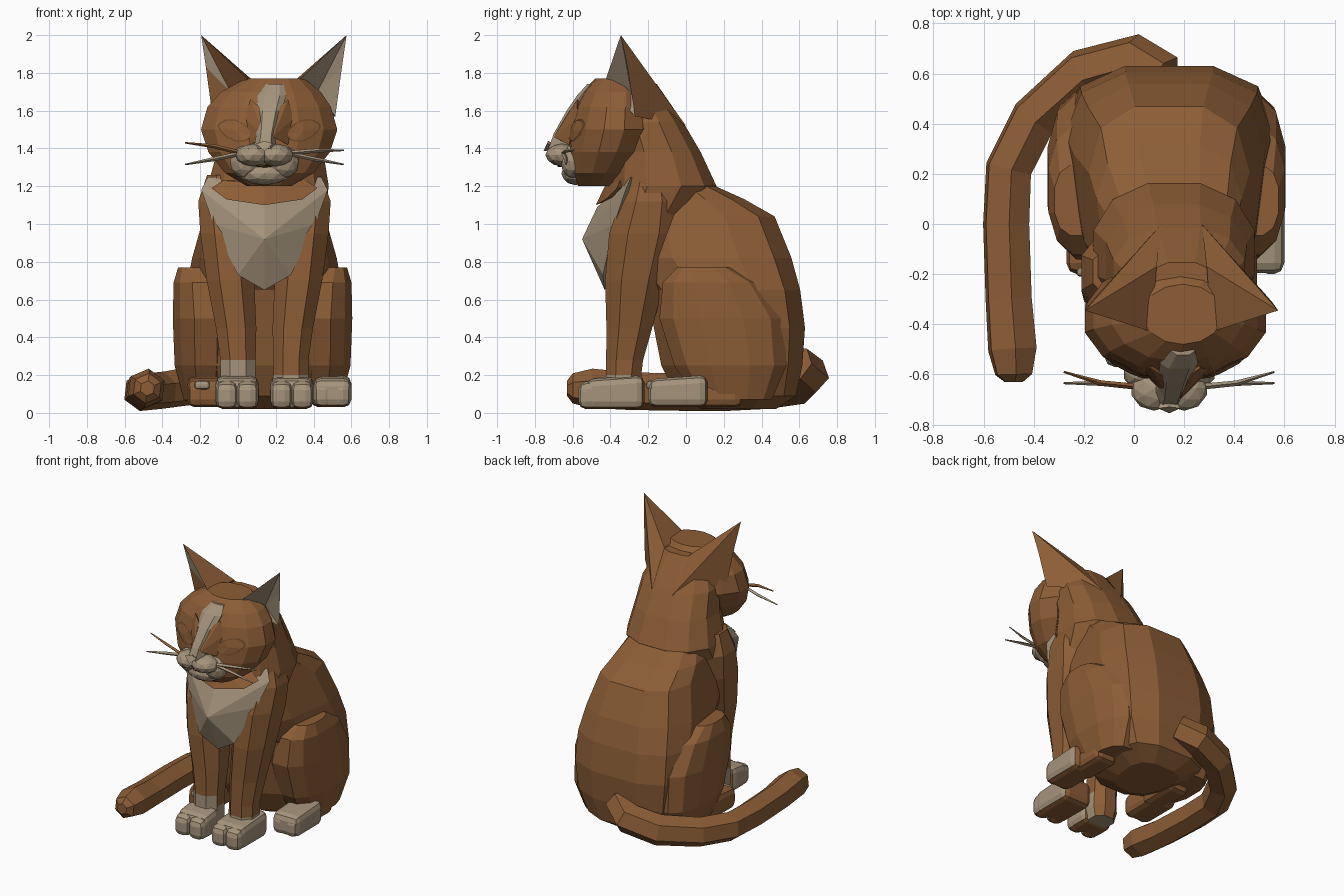
import bpy, bmesh, math
from mathutils import Vector
from mathutils.bvhtree import BVHTree

cube = bpy.data.objects.get("Cube")
if cube:
    bpy.data.objects.remove(cube, do_unlink=True)


def material(name, rgb):
    mat = bpy.data.materials.new(name)
    mat.use_nodes = True
    mat.diffuse_color = (*rgb, 1)
    mat.node_tree.nodes["Principled BSDF"].inputs["Base Color"].default_value = (*rgb, 1)
    return mat


FUR = material("ginger fur", (.262, .11, .037))
CREAM = material("cream fur", (.375, .295, .2))
DARK = material("dark brown", (.15, .062, .024))
MID = .14  # x of the body's middle line


def finish(name, bm, *mats):
    bmesh.ops.recalc_face_normals(bm, faces=bm.faces)
    mesh = bpy.data.meshes.new(name)
    bm.to_mesh(mesh)
    bm.free()
    for mat in mats:
        mesh.materials.append(mat)
    obj = bpy.data.objects.new(name, mesh)
    bpy.context.collection.objects.link(obj)
    return obj


def loft(name, rings, mats, sides=12, power=.85, rule=None, widen=0):
    """Skin stacked rings given as height, front y, back y, centre x, half width."""
    bm = bmesh.new()
    loops = []
    for z, front, back, cx, half in rings:
        loop = []
        for i in range(sides):
            a = math.tau * (i + .5) / sides
            c, s = (math.copysign(abs(t) ** power, t) for t in (math.cos(a), math.sin(a)))
            x = cx + half * c * (1 + widen * s)
            loop.append(bm.verts.new((x, (front + back) / 2 + (back - front) / 2 * s, z)))
        loops.append(loop)
    for low, high in zip(loops, loops[1:]):
        for i in range(sides):
            j = (i + 1) % sides
            bm.faces.new((low[i], low[j], high[j], high[i]))
    bm.faces.new(loops[0])
    bm.faces.new(loops[-1])
    if rule:
        for face in bm.faces:
            face.material_index = int(rule(face.calc_center_median()))
    return finish(name, bm, *mats)


def hull(name, points, mat):
    bm = bmesh.new()
    for p in points:
        bm.verts.new(p)
    bmesh.ops.convex_hull(bm, input=bm.verts)
    return finish(name, bm, mat)


def blob(name, centre, radii, mat, detail=2):
    bm = bmesh.new()
    bmesh.ops.create_icosphere(bm, subdivisions=detail, radius=1)
    bmesh.ops.scale(bm, vec=radii, verts=bm.verts)
    bmesh.ops.translate(bm, vec=centre, verts=bm.verts)
    return finish(name, bm, mat)


def block(name, centre, size, mat, bevel=.04):
    """Soft box with a lowered front, fur coloured on the sole and heel."""
    bm = bmesh.new()
    bmesh.ops.create_cube(bm, size=1)
    for face in bm.faces:
        face.material_index = int(face.normal.z < -.5 or face.normal.y > .5)
    for v in bm.verts:
        if v.co.z > 0 and v.co.y < 0:
            v.co.z -= .12
    bmesh.ops.scale(bm, vec=size, verts=bm.verts)
    bmesh.ops.translate(bm, vec=centre, verts=bm.verts)
    obj = finish(name, bm, mat, FUR)
    mod = obj.modifiers.new("soft edges", "BEVEL")
    mod.width, mod.segments = bevel, 2


def tube(name, points, radii, mat, resolution=1):
    curve = bpy.data.curves.new(name, "CURVE")
    curve.dimensions = "3D"
    curve.bevel_depth, curve.bevel_resolution = 1, resolution
    curve.use_fill_caps = True
    spline = curve.splines.new("POLY")
    spline.points.add(len(points) - 1)
    for sp, co, r in zip(spline.points, points, radii):
        sp.co, sp.radius = (*co, 1), r
    helper = bpy.data.objects.new(name + " path", curve)
    mesh = bpy.data.meshes.new_from_object(helper)
    bpy.data.objects.remove(helper)
    mesh.materials.clear()
    mesh.materials.append(mat)
    for poly in mesh.polygons:
        poly.use_smooth = False
    bpy.context.collection.objects.link(bpy.data.objects.new(name, mesh))


# Torso, wider at the rump than at the waist, and the neck rising out of it
loft("torso", [
    (.02, .08, .48, MID, .18), (.09, -.06, .59, MID, .31), (.25, -.14, .625, MID, .38),
    (.45, -.18, .64, MID, .405), (.65, -.22, .615, MID, .4), (.82, -.36, .57, MID, .37),
    (1.04, -.4, .48, MID, .31), (1.13, -.38, .32, MID, .28), (1.21, -.3, .14, .16, .24)],
    [FUR], 12, .72, widen=.16)
loft("neck", [
    (.8, -.38, -.1, MID, .28), (1.0, -.43, .02, MID, .32), (1.2, -.4, .17, .16, .33),
    (1.38, -.38, .085, .17, .29), (1.54, -.4, -.01, .18, .27), (1.74, -.42, -.15, .19, .17)],
    [FUR])

# Chest bib with a pointed ridge, below a ginger collar
bib = [(MID, -.47, 1.09), (MID, -.55, .92), (MID, -.43, .65), (MID, -.2, 1.1)]
collar = [(MID, -.478, 1.1), (MID, -.42, 1.22), (MID, -.2, 1.2)]
for s in (-1, 1):
    bib += [(MID + s * .335, -.32, 1.18), (MID + s * .27, -.38, 1), (MID + s * .14, -.44, .73),
            (MID + s * .3, -.29, 1.25)]
    collar += [(MID + s * .2, -.425, 1.13), (MID + s * .28, -.365, 1.19), (MID + s * .22, -.35, 1.23)]
hull("chest_bib", bib, CREAM)
hull("collar", collar, FUR)

# Legs, haunches and paws, right side (-1) then left side (+1)
for s, side in ((-1, "right"), (1, "left")):
    loft(side + "_front_leg", [
        (.025, -.42, -.25, MID + s * .14, .085), (.1, -.44, -.23, MID + s * .14, .105),
        (.2, -.43, -.23, MID + s * .14, .1), (.28, -.43, -.22, MID + s * .14, .1),
        (.45, -.43, -.17, MID + s * .15, .115), (.7, -.44, -.1, MID + s * .18, .135),
        (.95, -.42, -.03, MID + s * .2, .15), (1.12, -.36, -.03, MID + s * .22, .14),
        (1.26, -.3, -.08, MID + s * .21, .1)], [FUR, CREAM], 8, .9,
        lambda c, s=s: c.z < .27 and c.y < -.33 and (s < 0 or c.z < .2))
    haunch_x = MID - .01 + s * .3
    loft(side + "_haunch", [
        (.07, .05, .46, haunch_x, .12), (.25, -.07, .54, haunch_x, .17),
        (.5, -.15, .53, haunch_x, .18), (.69, -.13, .4, haunch_x + s * .02, .155),
        (.77, -.05, .24, haunch_x + s * .05, .1)], [FUR], 12, .8)

    paw_x = MID + s * .145
    heel = -.36 if s < 0 else -.22
    block(side + "_front_paw", (paw_x, (heel - .53) / 2, .11), (.23, heel + .53, .18), CREAM)
    for i in (-1, 1):
        block(side + "_front_toe", (paw_x + i * .055, -.5, .1), (.115, .14, .16), CREAM)
    hind_x = .5 if s > 0 else -.17
    hind_fur = CREAM if s > 0 else FUR
    block(side + "_hind_paw", (hind_x, -.04, .115), (.2, .31, .17), hind_fur)
    block(side + "_hind_foot", (hind_x - s * .03, .15, .1), (.17, .3, .14), FUR)
    for i in (-1, 1):
        block(side + "_hind_toe", (hind_x + i * .047, -.15, .105), (.1, .1, .15), hind_fur)
block("right_toe_spot", (-.19, -.175, .15), (.08, .07, .05), CREAM, .015)

# Tail curling around the right side
tube("tail", [(.12, .58, .26), (0, .655, .2), (-.2, .6, .15), (-.4, .42, .12), (-.5, .22, .11),
              (-.51, 0, .11), (-.5, -.3, .115), (-.485, -.5, .13), (-.48, -.6, .13), (-.48, -.63, .13)],
     [.1, .105, .105, .1, .1, .1, .1, .105, .08, .04], FUR)

# Head
HEAD = .165
head = loft("head", [
    (1.2, -.57, -.4, HEAD, .12), (1.27, -.62, -.3, HEAD, .24), (1.38, -.63, -.2, HEAD, .33),
    (1.5, -.62, -.14, HEAD, .37), (1.62, -.59, -.15, HEAD, .335),
    (1.7, -.55, -.17, HEAD + .01, .27), (1.77, -.48, -.24, HEAD + .03, .16)], [FUR], 14, 1)
surface = BVHTree.FromPolygons([v.co for v in head.data.vertices],
                               [p.vertices[:] for p in head.data.polygons])


def plate(name, outline, mat, lift):
    """Lay a thin fan of faces on the front of the head."""
    bm = bmesh.new()
    mid = sum((Vector(p) for p in outline), Vector((0, 0))) / len(outline)
    verts = []
    for x, z in [mid, *outline]:
        hit = surface.ray_cast(Vector((x, -2, z)), Vector((0, 1, 0)))[0]
        verts.append(bm.verts.new((x, hit.y - lift, z)))
    ring = verts[1:]
    for a, b in zip(ring, ring[1:] + ring[:1]):
        bm.faces.new((verts[0], a, b))
    finish(name, bm, mat)


# Almond eyes with dark rims
for s, side in ((-1, "right"), (1, "left")):
    for part, grow, mat, lift in (("eye_rim", 1.12, DARK, .004), ("eye", 1, FUR, .009)):
        outline = []
        for i in range(12):
            a = math.tau * i / 12
            u, w = .085 * grow * math.cos(a), .052 * grow * math.sin(a) * abs(math.sin(a)) ** .4
            outline.append((HEAD + s * (.18 + u), 1.495 + w + u * .25))
        plate(side + "_" + part, outline, mat, lift)

# Blaze, muzzle, nose and mouth
loft("blaze", [(1.4, -.735, -.5, MID, .06), (1.48, -.705, -.5, MID + .01, .055),
               (1.6, -.635, -.5, MID + .025, .07), (1.68, -.58, -.48, MID + .04, .08),
               (1.74, -.525, -.45, MID + .055, .05)], [CREAM], 8, .7)
for s, side in ((-1, "right"), (1, "left")):
    blob(side + "_muzzle", (MID + s * .06, -.655, 1.365), (.095, .09, .06), CREAM)
    blob(side + "_cheek", (MID + s * .1, -.595, 1.33), (.085, .07, .09), CREAM)
    # Side slope of the nose bridge
    hull(side + "_bridge", [(HEAD + s * x, y, z) for x, y, z in (
        (.02, -.7, 1.46), (.1, -.62, 1.42), (.13, -.58, 1.56), (.03, -.62, 1.6),
        (.1, -.575, 1.66), (.05, -.5, 1.5))], FUR)
blob("chin", (MID, -.585, 1.268), (.135, .075, .062), CREAM)
blob("mouth", (MID, -.63, 1.308), (.055, .06, .01), DARK, 1)
hull("nose", [(MID - .045, -.735, 1.425), (MID + .045, -.735, 1.425), (MID, -.755, 1.385),
              (MID, -.65, 1.4), (MID, -.73, 1.44)], CREAM)

# Ears: hollow in front, running back into the neck
for s, side in ((-1, "right"), (1, "left")):
    bm = bmesh.new()
    tip, inner, outer, back, crown, deep, rim = (bm.verts.new((.19 + s * x, y, z)) for x, y, z in (
        (.385, -.345, 2), (.12, -.43, 1.75), (.325, -.27, 1.57), (.08, 0, 1.52),
        (.1, -.17, 1.75), (.23, -.29, 1.7), (.36, -.31, 1.83)))
    for i, face in enumerate(((tip, rim, deep), (rim, outer, deep), (tip, deep, inner),
                              (inner, deep, outer), (tip, inner, crown), (tip, crown, back),
                              (tip, back, outer, rim), (inner, outer, back, crown))):
        bm.faces.new(face).material_index = int(i == 0 or (s > 0 and i < 4))
    finish(side + "_ear", bm, FUR, CREAM)

# Whiskers
for s, side, top in ((-1, "right", FUR), (1, "left", CREAM)):
    for y, end, mat in ((-.59, 1.43 if s < 0 else 1.39, top), (-.635, 1.315, CREAM)):
        tube(side + "_whisker", [(MID + s * .12, -.65, 1.375), (MID + s * .27, -.635, end * .6 + .554),
                                 (MID + s * .42, y, end)], [.012, .011, .004], mat, 0)
